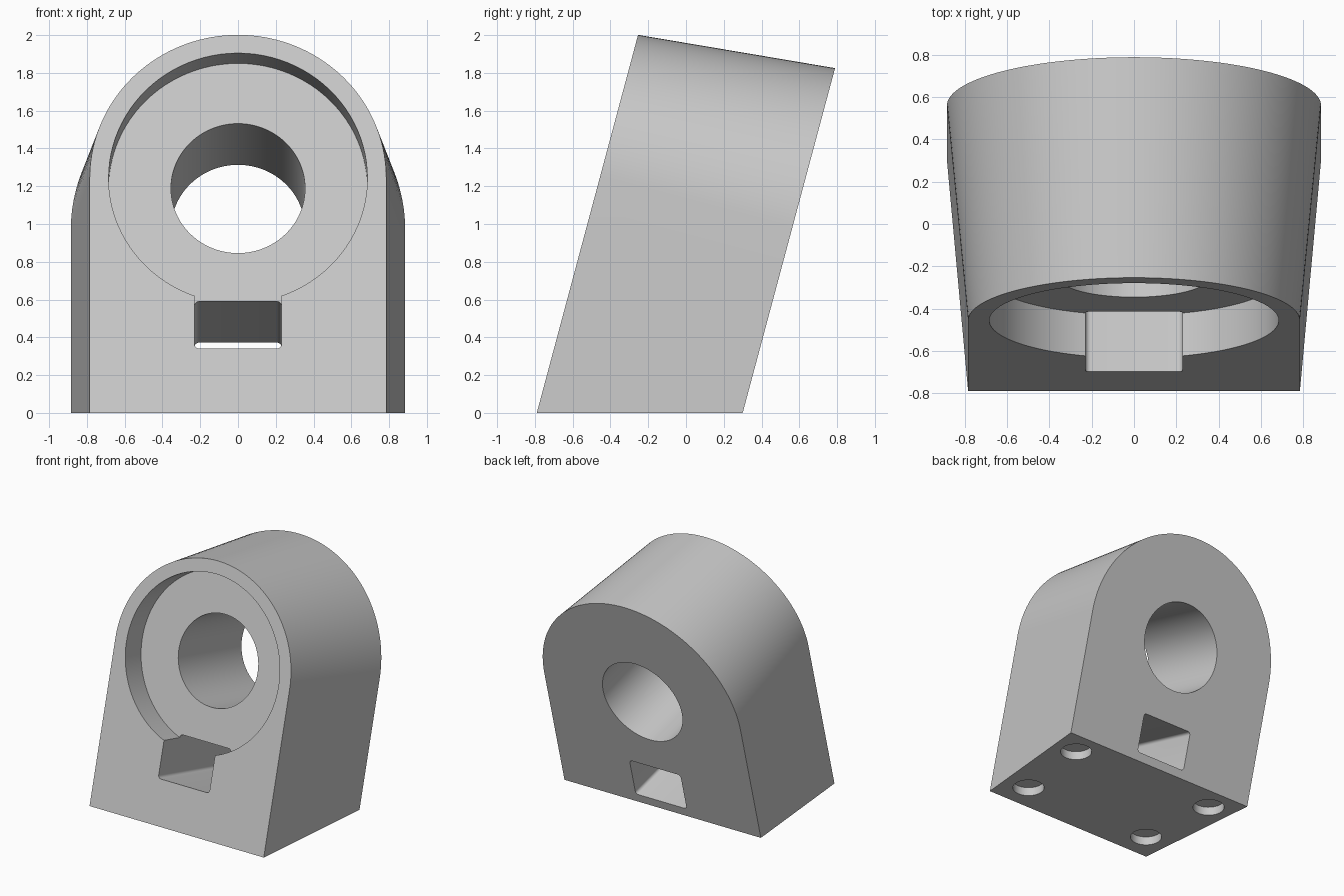
import bpy
import bmesh
from math import sin, cos, pi, radians, sqrt
from mathutils import Vector

if "Cube" in bpy.data.objects:
    bpy.data.objects.remove(bpy.data.objects["Cube"])

# Leaning frame: UP runs along the front face, INTO runs towards the back
TILT = radians(15)
UP = Vector((0, sin(TILT), cos(TILT)))
INTO = Vector((0, cos(TILT), -sin(TILT)))
CENTRE = Vector((0, -0.457, 1.243))      # centre of the front arc
DEPTH = 1.053
FRONT_R, BACK_R = 0.785, 0.885

grey = bpy.data.materials.new("plain grey")
grey.use_nodes = True
GREY = (0.58, 0.58, 0.58, 1)
grey.diffuse_color = GREY
grey.node_tree.nodes["Principled BSDF"].inputs["Base Color"].default_value = GREY


def leaning(points, depth):
    """Place flat points on the leaning plane at a given depth."""
    return [CENTRE + Vector((x, 0, 0)) + UP * v + INTO * depth for x, v in points]


def arc(radius, start, end, steps, cx=0, cy=0):
    return [(cx + radius * cos(start + (end - start) * i / steps),
             cy + radius * sin(start + (end - start) * i / steps))
            for i in range(steps + 1)]


def circle(radius, steps=96):
    return arc(radius, 0, 2 * pi, steps)[:-1]


def rounded_box(half_w, low, high, r):
    corners = [(half_w - r, high - r), (r - half_w, high - r),
               (r - half_w, low + r), (half_w - r, low + r)]
    points = []
    for i, (cx, cy) in enumerate(corners):
        points += arc(r, i * pi / 2, (i + 1) * pi / 2, 6, cx, cy)
    return points


def arch(radius, depth):
    """Half circle whose straight sides run down to the ground."""
    foot = -(CENTRE + INTO * depth).z / UP.z
    return [(radius, foot)] + arc(radius, 0, pi, 72) + [(-radius, foot)]


def loft(name, ring_a, ring_b):
    bm = bmesh.new()
    a = [bm.verts.new(p) for p in ring_a]
    b = [bm.verts.new(p) for p in ring_b]
    bm.faces.new(a)
    bm.faces.new(b[::-1])
    for i in range(len(a)):
        j = (i + 1) % len(a)
        bm.faces.new((a[j], a[i], b[i], b[j]))
    bmesh.ops.recalc_face_normals(bm, faces=bm.faces)
    mesh = bpy.data.meshes.new(name)
    bm.to_mesh(mesh)
    bm.free()
    mesh.materials.append(grey)
    obj = bpy.data.objects.new(name, mesh)
    bpy.context.collection.objects.link(obj)
    return obj


def prism(name, points, start, end):
    return loft(name, leaning(points, start), leaning(points, end))


# Leaning arched body, widening towards the back
body = loft("arched_body", leaning(arch(FRONT_R, 0), 0),
            leaning(arch(BACK_R, DEPTH), DEPTH))

# Round recess, through bore and cable slot
cutters = [
    prism("recess_cutter", circle(0.685), -0.2, 0.21),
    prism("bore_cutter", circle(0.355), -0.3, DEPTH + 0.2),
    prism("slot_cutter", rounded_box(0.23, -0.935, -0.619, 0.025), -0.25, DEPTH + 0.3),
]

# Four shallow round pockets underneath
for side in (-1, 1):
    for x, y in ((0.59, -0.56), (0.665, 0.10)):
        rings = [[Vector((side * x + px, y + py, z)) for px, py in circle(0.12, 48)]
                 for z in (-0.1, 0.07)]
        cutters.append(loft("pocket_cutter", *rings))

bpy.context.view_layer.objects.active = body
body.select_set(True)
for cutter in cutters:
    cutter.hide_render = True
    cut = body.modifiers.new("cut", 'BOOLEAN')
    cut.operation = 'DIFFERENCE'
    cut.solver = 'EXACT'
    cut.object = cutter
    bpy.ops.object.modifier_apply(modifier=cut.name)
    bpy.data.objects.remove(cutter)

bpy.ops.object.shade_smooth_by_angle(angle=radians(30))
